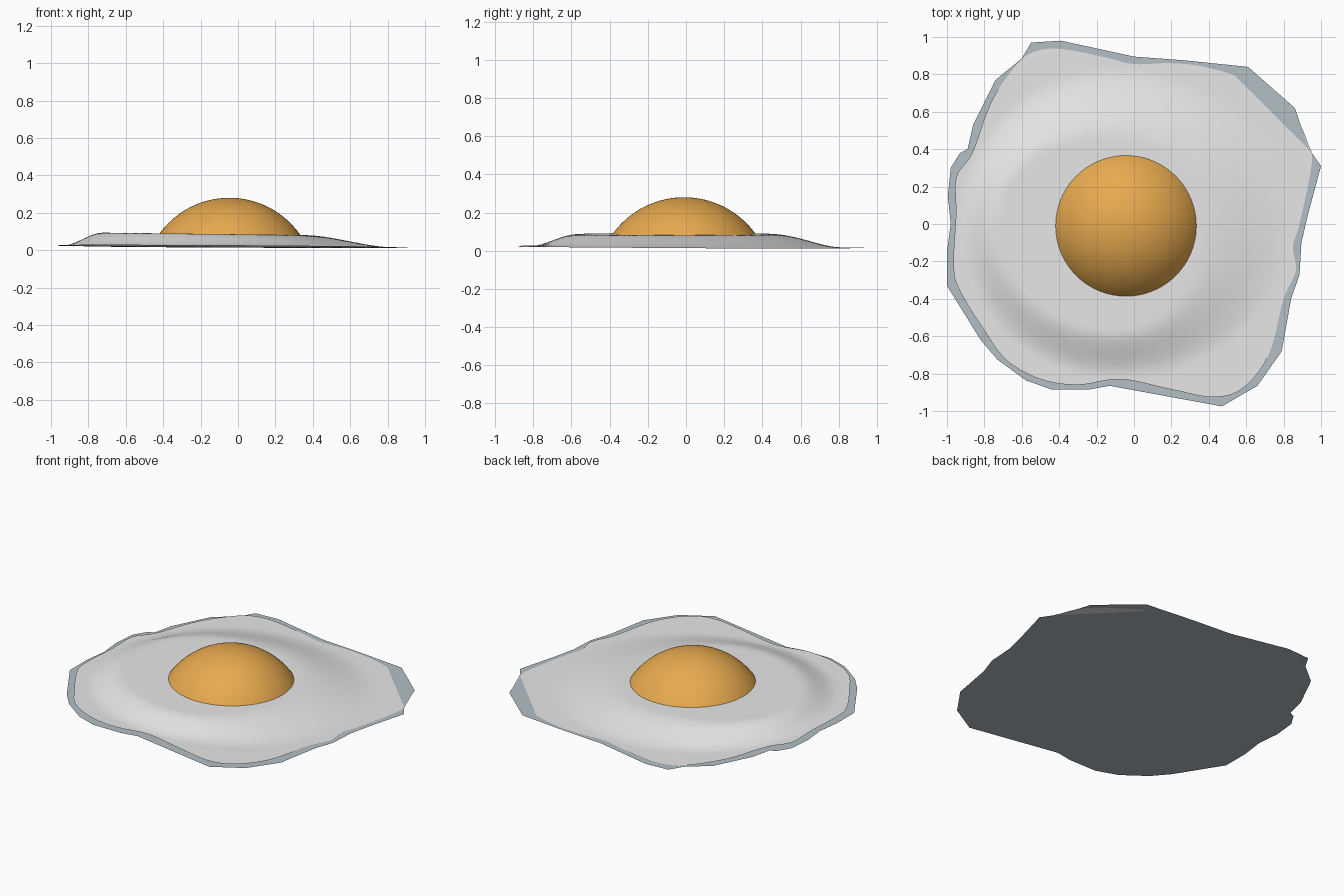
import bpy, bmesh, math
from mathutils import Vector

if "Cube" in bpy.data.objects:
    bpy.data.objects.remove(bpy.data.objects["Cube"])

def material(name, rgb):
    m = bpy.data.materials.new(name)
    m.diffuse_color = (*rgb, 1)
    m.use_nodes = True
    m.node_tree.nodes["Principled BSDF"].inputs["Base Color"].default_value = m.diffuse_color
    return m

def add_object(name, bm, mat, smooth=True):
    me = bpy.data.meshes.new(name)
    bm.to_mesh(me)
    bm.free()
    for p in me.polygons:
        p.use_smooth = smooth
    me.materials.append(mat)
    ob = bpy.data.objects.new(name, me)
    bpy.context.collection.objects.link(ob)
    return ob

def rounded(pts, n=6):
    """Closed Catmull-Rom curve through the points."""
    out = []
    k = len(pts)
    for i in range(k):
        a, b, c, d = (Vector(pts[(i + j) % k]) for j in (-1, 0, 1, 2))
        for s in range(n):
            t = s / n
            out.append(0.5 * (2 * b + (c - a) * t + (2 * a - 5 * b + 4 * c - d) * t * t
                              + (3 * b - a - 3 * c + d) * t ** 3))
    return out

def polar_grid(bm, centre, rim, rings, height):
    """Concentric rings from the centre out to the rim, lifted by height(x, y)."""
    c = Vector(centre)
    mid = bm.verts.new((c.x, c.y, height(c.x, c.y)))
    prev = None
    n = len(rim)
    for r in range(1, rings + 1):
        row = []
        for p in rim:
            q = c + (p - c) * (r / rings)
            row.append(bm.verts.new((q.x, q.y, height(q.x, q.y))))
        for i in range(n):
            j = (i + 1) % n
            if prev:
                bm.faces.new((prev[i], row[i], row[j], prev[j]))
            else:
                bm.faces.new((mid, row[i], row[j]))
        prev = row

white = material("egg white", (0.80, 0.80, 0.80))
edge = material("pale blue grey edge", (0.45, 0.52, 0.56))
yellow = material("yolk orange", (0.88, 0.44, 0.085))

# Thin angular sheet under the egg
sheet = [(1, .31), (.93, .41), (.86, .62), (.61, .84), (.27, .875), (0, .895), (-.39, .98),
         (-.55, .97), (-.6, .885), (-.74, .77), (-.86, .53), (-.89, .4), (-.93, .38),
         (-.98, .3), (-.995, .15), (-.98, 0), (-1, -.15), (-1, -.33), (-.82, -.62),
         (-.73, -.725), (-.58, -.835), (-.44, -.885), (-.24, -.885), (-.13, -.865),
         (.47, -.975), (.66, -.865), (.79, -.68), (.84, -.4), (.885, -.27), (.895, -.1),
         (.93, .05)]
bm = bmesh.new()
bm.faces.new([bm.verts.new((x, y, 0.011)) for x, y in sheet])
add_object("thin_edge_sheet", bm, edge, False)

# Egg white: plateau falling to a slightly tilted skirt, steeper on the left
outline = [(.95, .32), (.93, .43), (.85, .58), (.61, .76), (.4, .835), (.2, .86), (0, .855),
           (-.15, .89), (-.38, .935), (-.52, .925), (-.62, .86), (-.76, .66), (-.865, .38),
           (-.95, .25), (-.952, .05), (-.965, -.2), (-.94, -.34), (-.8, -.57), (-.68, -.73),
           (-.5, -.83), (-.3, -.86), (-.07, -.83), (.2, -.885), (.42, -.925), (.58, -.88),
           (.72, -.7), (.8, -.4), (.865, -.25), (.85, -.12), (.885, 0)]

def white_height(x, y):
    dx, dy = x + 0.1, y
    r = math.hypot(dx, dy)
    c2 = dx * dx / (r * r) if r else 1
    side = (.45, .95) if dx > 0 else (.62, .84)
    depth = (.45, .84) if dy > 0 else (.57, .82)
    a, b = (s * c2 + d * (1 - c2) for s, d in zip(side, depth))
    t = min(max((r - a) / (b - a), 0), 1)
    t = t * t * (3 - 2 * t)
    low = 0.019 - 0.006 * (x + y)
    high = 0.085 - 0.012 * x
    return high + (low - high) * t

bm = bmesh.new()
polar_grid(bm, (-0.1, 0), rounded(outline), 44, white_height)
add_object("egg_white", bm, white)

# Yolk: spherical cap sunk into the white
R, cx, cy, cz = 0.461, -0.046, -0.01, -0.181
rim = [Vector((cx + 0.395 * math.cos(i * math.tau / 96), cy + 0.395 * math.sin(i * math.tau / 96)))
       for i in range(96)]
bm = bmesh.new()
polar_grid(bm, (cx, cy), rim, 28,
           lambda x, y: cz + math.sqrt(R * R - (x - cx) ** 2 - (y - cy) ** 2))
add_object("yolk", bm, yellow)
